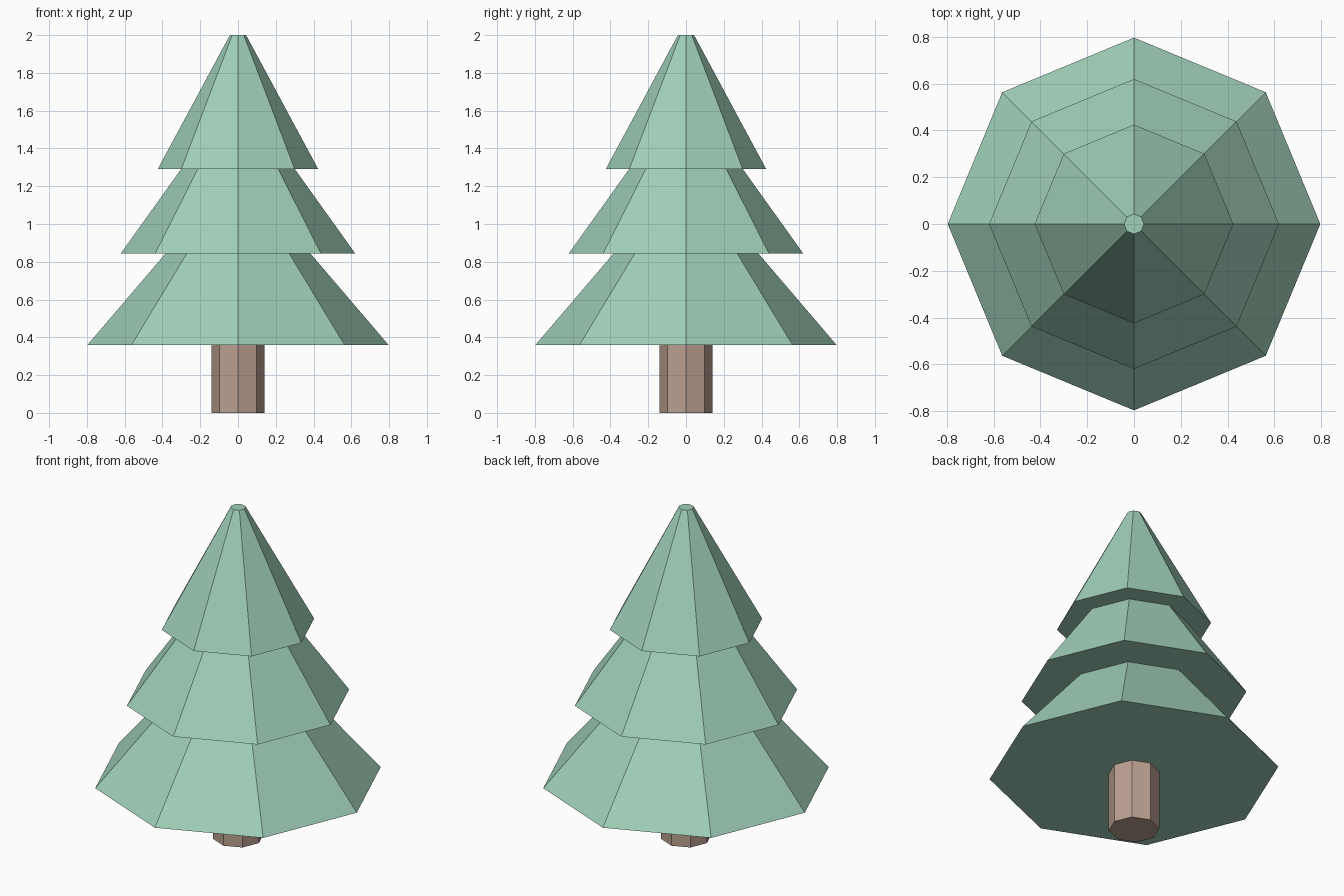
import bpy
import bmesh
from math import cos, sin, pi

SIDES = 8

if "Cube" in bpy.data.objects:
    bpy.data.objects.remove(bpy.data.objects["Cube"])


def material(name, rgb):
    mat = bpy.data.materials.new(name)
    mat.use_nodes = True
    color = (*rgb, 1)
    mat.diffuse_color = color
    mat.node_tree.nodes["Principled BSDF"].inputs["Base Color"].default_value = color
    return mat


def frustum(name, z0, r0, z1, r1, mat):
    """Closed flat-sided tapered prism with corners on the x and y axes."""
    bm = bmesh.new()
    rings = [[bm.verts.new((r * cos(2 * pi * i / SIDES), r * sin(2 * pi * i / SIDES), z))
              for i in range(SIDES)] for z, r in ((z0, r0), (z1, r1))]
    low, high = rings
    for i in range(SIDES):
        j = (i + 1) % SIDES
        bm.faces.new((low[i], low[j], high[j], high[i]))
    bm.faces.new(low[::-1])
    bm.faces.new(high)
    mesh = bpy.data.meshes.new(name)
    bm.to_mesh(mesh)
    bm.free()
    mesh.materials.append(mat)
    obj = bpy.data.objects.new(name, mesh)
    bpy.context.collection.objects.link(obj)
    return obj


needle_green = material("needle_green", (0.352, 0.624, 0.485))
bark_brown = material("bark_brown", (0.497, 0.352, 0.283))

# Trunk, sunk slightly into the lowest tier
frustum("trunk", 0, 0.14, 0.4, 0.14, bark_brown)

# Foliage tiers, each tapering up inside the next
frustum("lower_foliage", 0.36, 0.797, 1.0, 0.25, needle_green)
frustum("middle_foliage", 0.845, 0.62, 1.45, 0.187, needle_green)
frustum("upper_foliage", 1.29, 0.425, 2.0, 0.043, needle_green)
